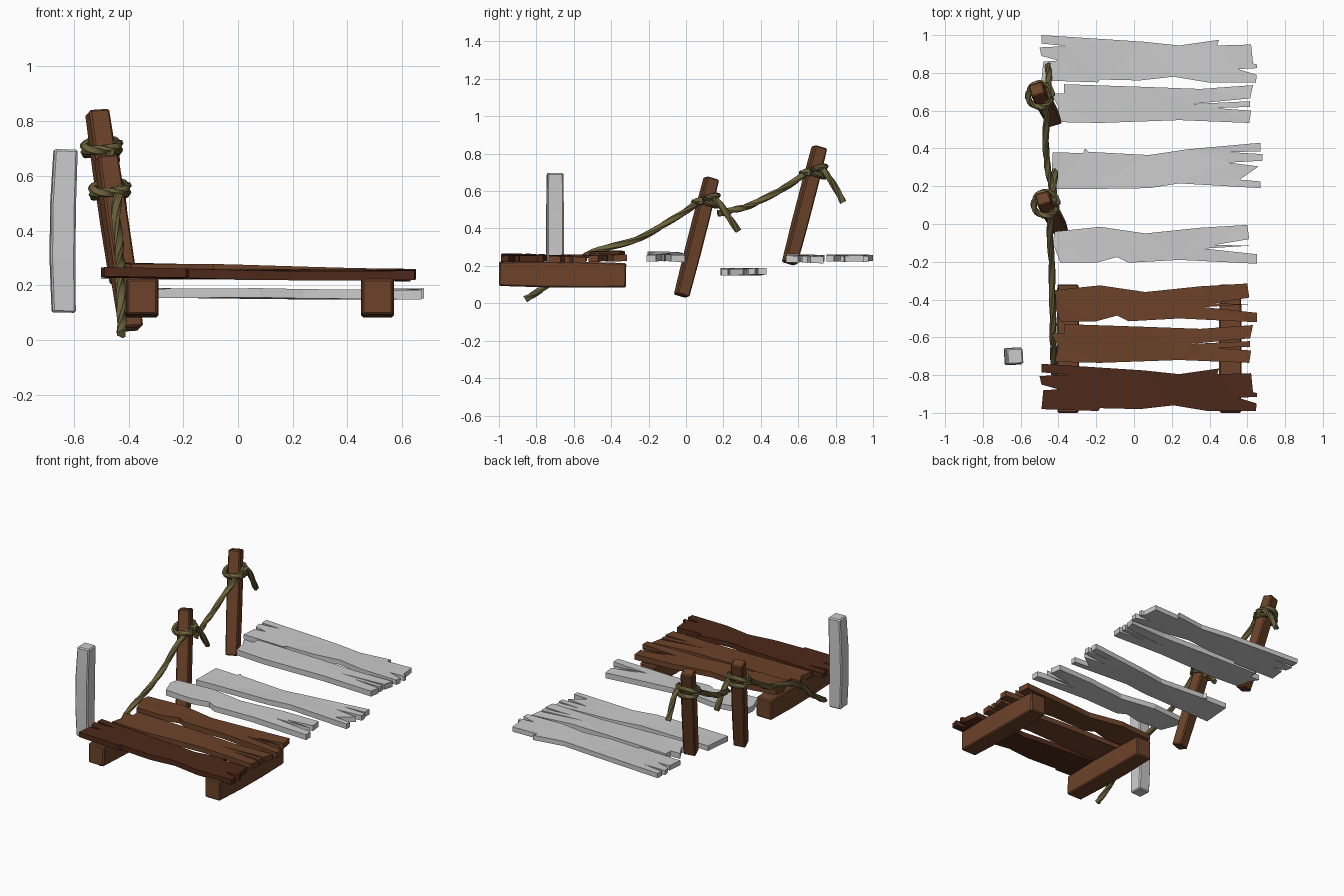
import bpy, bmesh, math
from mathutils import Vector, Matrix

if "Cube" in bpy.data.objects:
    bpy.data.objects.remove(bpy.data.objects["Cube"])


def material(name, rgb):
    m = bpy.data.materials.new(name)
    m.diffuse_color = (*rgb, 1)
    m.use_nodes = True
    m.node_tree.nodes["Principled BSDF"].inputs["Base Color"].default_value = m.diffuse_color
    return m


WOOD = material("wood", (0.15, 0.055, 0.022))
DARK = material("dark_wood", (0.075, 0.022, 0.01))
ROPE = material("rope", (0.15, 0.125, 0.045))


def finish(name, bm, mat=None, smooth=None):
    bmesh.ops.recalc_face_normals(bm, faces=bm.faces)
    me = bpy.data.meshes.new(name)
    bm.to_mesh(me)
    bm.free()
    ob = bpy.data.objects.new(name, me)
    bpy.context.collection.objects.link(ob)
    if mat:
        me.materials.append(mat)
    if smooth:
        bpy.ops.object.select_all(action='DESELECT')
        ob.select_set(True)
        bpy.context.view_layer.objects.active = ob
        bpy.ops.object.shade_smooth_by_angle(angle=math.radians(smooth))
    return ob


def plank(name, outline, dy, z0, z1, slope=0.0, mat=None):
    """Splintered board: outline extruded, then gently warped along its length."""
    bm = bmesh.new()
    face = bm.faces.new([bm.verts.new((x, y + dy, z0)) for x, y in outline])
    top = bmesh.ops.extrude_face_region(bm, geom=[face])["geom"]
    for v in top:
        if isinstance(v, bmesh.types.BMVert):
            v.co.z = z1
    for v in bm.verts:
        v.co.z += slope * v.co.x + 0.004 * math.sin(5 * v.co.x + 9 * v.co.y)
    bmesh.ops.triangulate(bm, faces=[f for f in bm.faces if len(f.verts) > 4])
    finish(name, bm, mat)


def beam(name, a, b, w, d, spin=0, mat=None, bow=0.0):
    """Bevelled bar from a to b, slightly bowed and tapered."""
    a, b = Vector(a), Vector(b)
    axis = b - a
    bm = bmesh.new()
    bmesh.ops.create_cube(bm, size=1)
    bmesh.ops.subdivide_edges(
        bm, edges=[e for e in bm.edges if abs(e.verts[0].co.z - e.verts[1].co.z) > .5], cuts=2)
    for v in bm.verts:
        t = v.co.z + 0.5
        k = 1 + 0.08 * math.sin(math.pi * t)
        v.co = Vector((v.co.x * w * k + bow * math.sin(math.pi * t), v.co.y * d * k,
                       v.co.z * axis.length))
    sharp = [e for e in bm.edges if len(e.link_faces) == 2 and e.calc_face_angle(0) > 1]
    bmesh.ops.bevel(bm, geom=sharp, offset=0.007, segments=1, affect='EDGES')
    # keep the section aligned with the world axes before spinning it
    z = axis.normalized()
    x = (Vector((1, 0, 0)) - z * z.x).normalized()
    y = z.cross(x)
    frame = Matrix((x, y, z)).transposed().to_4x4()
    bm.transform(Matrix.Translation((a + b) / 2) @ frame @ Matrix.Rotation(math.radians(spin), 4, 'Z'))
    finish(name, bm, mat)


def rope(name, pts, radius, closed=False, sub=5):
    """Twisted three-lobed section swept along a Catmull-Rom path."""
    P = [Vector(p) for p in pts]
    n = len(P)
    path = []
    for i in range(n if closed else n - 1):
        q = [P[j % n] if closed else P[min(max(j, 0), n - 1)] for j in range(i - 1, i + 3)]
        for s in range(sub):
            t = s / sub
            path.append(0.5 * (2 * q[1] + (q[2] - q[0]) * t
                        + (2 * q[0] - 5 * q[1] + 4 * q[2] - q[3]) * t * t
                        + (3 * q[1] - q[0] - 3 * q[2] + q[3]) * t ** 3))
    if not closed:
        path.append(P[-1])
    m = len(path)
    turn = 2 * math.pi / 3 * round(m / 6) / m if closed else 0.35
    bm = bmesh.new()
    rings = []
    for i, c in enumerate(path):
        ahead = path[(i + 1) % m] if closed else path[min(i + 1, m - 1)]
        back = path[i - 1] if closed else path[max(i - 1, 0)]
        tan = (ahead - back).normalized()
        ref = Vector((0, 0, 1)) if closed else Vector((1, 0, 0))
        u = (ref - tan * ref.dot(tan)).normalized()
        v = tan.cross(u)
        ring = []
        for k in range(9):
            a = 2 * math.pi * k / 9
            r = radius * (0.72 if k % 3 == 0 else 1.0)
            ring.append(bm.verts.new(c + r * (math.cos(a + turn * i) * u + math.sin(a + turn * i) * v)))
        rings.append(ring)
    for i in range(m if closed else m - 1):
        A, B = rings[i], rings[(i + 1) % m]
        shift = 3 * round(m / 6) if closed and i == m - 1 else 0
        for k in range(9):
            # a closed rope meets its start after a whole number of lobes
            bm.faces.new((A[k], A[(k + 1) % 9], B[(k + 1 - shift) % 9], B[(k - shift) % 9]))
    if not closed:
        bm.faces.new(rings[0])
        bm.faces.new(rings[-1])
    finish(name, bm, ROPE, 30)


# board outlines seen from above
A = [(-.49, 1.0), (.05, .965), (.24, .945), (.45, .975), (.44, .945), (.62, .95), (.63, .85),
     (.65, .845), (.65, .825), (.55, .82), (.65, .79), (.645, .75), (.39, .75), (.21, .78),
     (.03, .76), (-.18, .765), (-.19, .75), (-.49, .76), (-.48, .86), (-.40, .865),
     (-.49, .89), (-.50, .935), (-.35, .942), (-.49, .955)]
B = [(-.37, .74), (.08, .725), (.35, .715), (.63, .735), (.615, .665), (.30, .635), (.615, .65),
     (.615, .62), (.43, .614), (.62, .60), (.61, .535), (.24, .55), (-.18, .535), (-.42, .54),
     (-.40, .62), (-.44, .69), (-.37, .69)]
C = [(-.43, .38), (-.27, .375), (-.26, .40), (-.24, .382), (.08, .365), (.28, .395), (.67, .43),
     (.67, .385), (.51, .38), (.68, .37), (.68, .335), (.50, .325), (.66, .305), (.56, .235),
     (.67, .225), (.67, .19), (.24, .215), (.08, .19), (-.24, .185), (-.44, .185)]
D = [(-.42, -.04), (-.18, -.015), (.06, -.05), (.35, -.02), (.60, -.005), (.61, -.08),
     (.43, -.11), (.61, -.115), (.37, -.13), (.65, -.16), (.65, -.21), (.24, -.19), (-.03, -.205),
     (-.09, -.175), (-.20, -.205), (-.39, -.205), (-.43, -.10)]

# loose grey boards
plank("back_board", A, 0, .226, .258)
plank("back_inner_board", B, 0, .222, .258, -.012)
plank("low_board", C, 0, .152, .186)
plank("middle_board", D, 0, .232, .268, -.02)

# brown deck boards
plank("deck_front_board", A, -1.74, .224, .258, -.01, DARK)
plank("deck_middle_board", B, -1.27, .224, .258, -.01, WOOD)
plank("deck_rear_board", D, -.31, .236, .272, -.018, WOOD)

# joists under the deck
for side, x in (("left", -.35), ("right", .51)):
    beam(side + "_joist", (x, -1, .158), (x, -.32, .150), .112, .130, 0, WOOD)

# grey upright and the two leaning posts
beam("grey_post", (-.637, -.70, .10), (-.63, -.70, .697), .085, .085, 3, None, -.008)
posts = {"near": ((-.39, -.024, .04), (-.482, .136, .668)),
         "far": ((-.425, .553, .213), (-.515, .714, .835))}
for name, (a, b) in posts.items():
    beam(name + "_post", a, b, .076, .07, 15, WOOD)

# rope loops round each post: one rising and one falling towards the back
for name, c in (("near", (-.468, .106, .545)), ("far", (-.498, .682, .70))):
    for k, (slope, dz, r) in enumerate(((.28, .012, .064), (-.15, -.012, .062))):
        loop = []
        for i in range(8):
            t = math.pi / 4 * i
            x, y = r * math.cos(t), r * math.sin(t)
            loop.append((c[0] + x, c[1] + y, c[2] + dz + slope * y + .08 * x))
        rope(f"{name}_rope_loop_{k + 1}", loop, .0165, True, 3)

# hanging ropes with loose tails
rope("near_rope", [(-.425, -.86, .022), (-.425, -.75, .09), (-.43, -.62, .20), (-.43, -.50, .272),
                   (-.435, -.245, .35), (-.445, -.03, .475), (-.43, .11, .563), (-.425, .18, .53),
                   (-.42, .28, .385)], .0185)
rope("far_rope", [(-.43, .17, .48), (-.45, .26, .50), (-.465, .37, .535), (-.465, .555, .635),
                  (-.455, .69, .72), (-.45, .76, .68), (-.455, .84, .54)], .0185)
